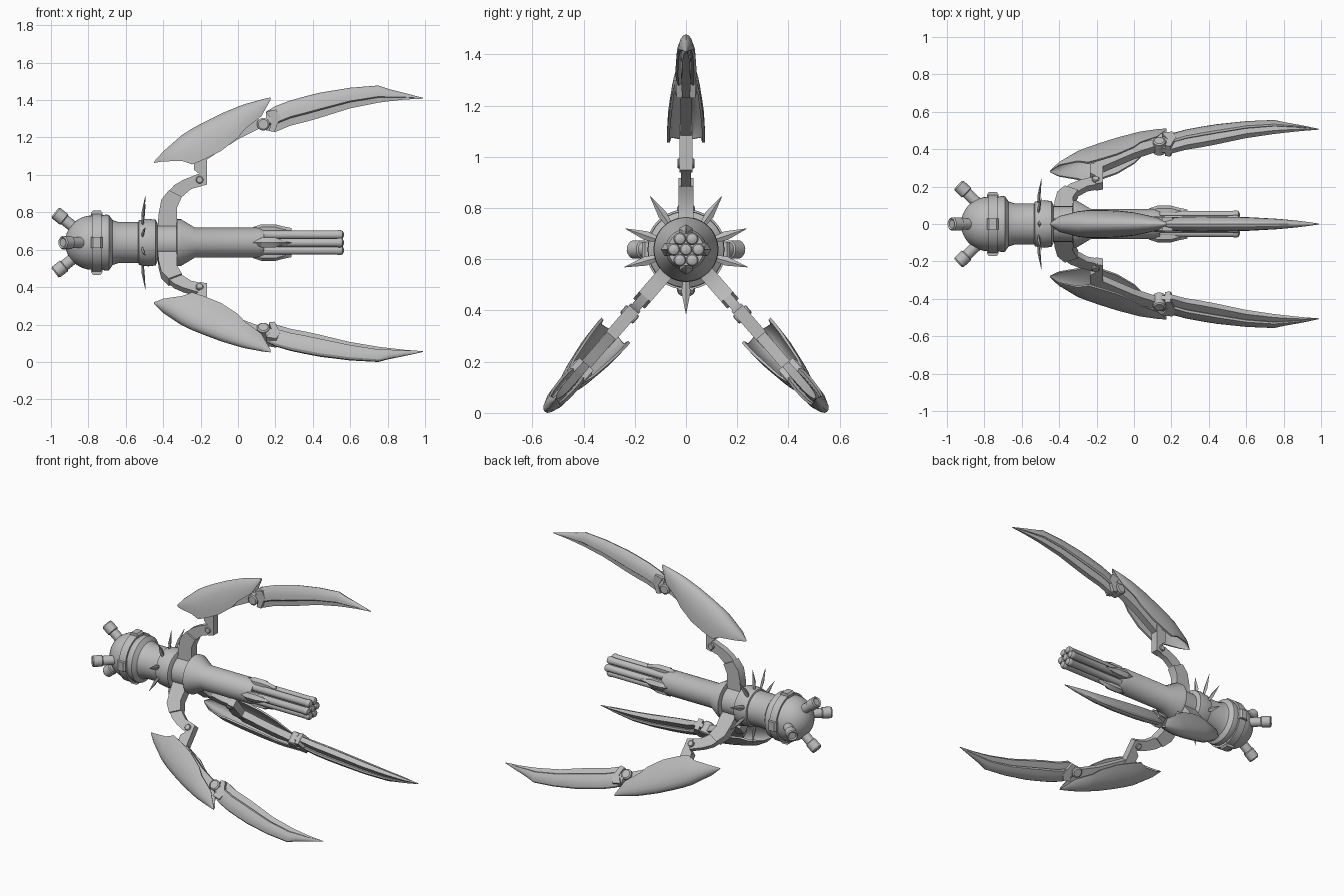
import bpy, bmesh, math
from mathutils import Matrix, Vector

AXIS_Z = 0.638
grey = bpy.data.materials.new("grey metal")
grey.diffuse_color = (0.5, 0.5, 0.5, 1)


def around(deg):
    """Turn a part made above the x axis round that axis."""
    return Matrix.Translation((0, 0, AXIS_Z)) @ Matrix.Rotation(math.radians(deg), 4, 'X')


def finish(bm, name, deg=0, sharp=35):
    bmesh.ops.recalc_face_normals(bm, faces=bm.faces)
    for f in bm.faces:
        f.smooth = True
    for e in bm.edges:
        e.smooth = e.calc_face_angle(0) < math.radians(sharp)
    me = bpy.data.meshes.new(name)
    bm.to_mesh(me)
    bm.free()
    me.transform(around(deg))
    me.materials.append(grey)
    ob = bpy.data.objects.new(name, me)
    bpy.context.collection.objects.link(ob)
    return ob


def loft(name, rings, deg=0, sharp=35):
    """Skin closed rings of points and cap both ends."""
    bm = bmesh.new()
    vs = [[bm.verts.new(p) for p in ring] for ring in rings]
    n = len(vs[0])
    for a, b in zip(vs, vs[1:]):
        for i in range(n):
            j = (i + 1) % n
            bm.faces.new((a[i], a[j], b[j], b[i]))
    bm.faces.new(vs[0])
    bm.faces.new(vs[-1])
    return finish(bm, name, deg, sharp)


def lathe(name, start, direction, profile, sides=32, deg=0):
    """Round part: profile holds (distance along direction, radius)."""
    d = Vector(direction).normalized()
    u = d.orthogonal().normalized()
    v = d.cross(u)
    rings = []
    for t, r in profile:
        c = Vector(start) + d * t
        rings.append([c + (u * math.cos(a) + v * math.sin(a)) * r
                      for a in (2 * math.pi * i / sides for i in range(sides))])
    return loft(name, rings, deg)


def plate(name, outline, half, deg=0):
    """Extrude an (x, radial) outline sideways."""
    return loft(name, [[(x, s * half, r) for x, r in outline] for s in (-1, 1)], deg)


X = (1, 0, 0)

# Rear dome, stepped body and collar
dome = [(-0.78 - 0.145 * math.cos(a), 0.145 * math.sin(a))
        for a in (math.radians(3 + 87 * i / 9) for i in range(10))]
lathe("rear_dome_body", (0, 0, 0), X, dome + [
    (-0.78, 0.157), (-0.73, 0.157), (-0.73, 0.145), (-0.705, 0.15), (-0.69, 0.148),
    (-0.67, 0.12), (-0.64, 0.11), (-0.53, 0.11)], 40)
lathe("spike_collar", (0, 0, 0), X, [
    (-0.535, 0.105), (-0.53, 0.12), (-0.48, 0.127), (-0.44, 0.122), (-0.43, 0.10)], 40)
lathe("hub", (0, 0, 0), X, [(-0.44, 0.095), (-0.31, 0.095)], 40)

# Flared barrel housing
lathe("barrel_housing", (0, 0, 0), X, [
    (-0.33, 0.10), (-0.325, 0.125), (-0.305, 0.125), (-0.23, 0.08), (0.11, 0.08),
    (0.14, 0.07)], 40)

# Barrel cluster
for i in range(7):
    a = math.radians(60 * i)
    s = 0.048 if i < 6 else 0
    lathe("barrel", (0, s * math.cos(a), s * math.sin(a)), X, [
        (0.1, 0.0225), (0.53, 0.0225), (0.535, 0.025), (0.55, 0.025), (0.56, 0.02),
        (0.566, 0.008)], 16)

for deg in (0, 90, 180, 270):
    # Pointed grips round the barrel mouth
    grip = [(0.08, 0.004, 0.083), (0.125, 0.026, 0.098), (0.20, 0.026, 0.098),
            (0.235, 0.014, 0.088), (0.285, 0.003, 0.078)]
    loft("barrel_grip", [[(x, -w, 0.06), (x, -w, r - 0.015), (x, 0, r),
                          (x, w, r - 0.015), (x, w, 0.06)] for x, w, r in grip], deg, 25)
    # Band lugs
    plate("band_lug", [(-0.785, 0.13), (-0.785, 0.16), (-0.775, 0.172), (-0.735, 0.172),
                       (-0.725, 0.16), (-0.725, 0.13)], 0.03, deg)
    # Exhaust pipes, the side pair set further out
    side = deg in (90, 270)
    end = Vector((-0.94, 0, 0.21)) if side else Vector((-0.978, 0, 0.162))
    d = Vector((-0.72, 0, 0.69)) if side else Vector((-0.78, 0, 0.62))
    lathe("exhaust_pipe", end, -d, [
        (0.006, 0.022), (0, 0.03), (0.008, 0.036), (0.06, 0.036), (0.065, 0.03),
        (0.17, 0.03)], 16, deg)

# Collar spikes, leaving gaps for the lower arms
for deg in (0, 34, 71, 106, 180, -106, -71, -34):
    rows = [(-0.512, 0.10, 0.010, 0.006), (-0.507, 0.165, 0.018, 0.008),
            (-0.495, 0.25, 0.001, 0.001)]
    loft("collar_spike", [[(x - t, 0, r), (x, w, r), (x + t, 0, r), (x, -w, r)]
                          for x, r, w, t in rows], deg, 20)

# Armour shell sections: x, outer ridge, lower edge, half width
SHELL = [(-0.45, 0.432, 0.426, 0.004), (-0.40, 0.487, 0.434, 0.042),
         (-0.30, 0.575, 0.437, 0.068), (-0.245, 0.61, 0.418, 0.075),
         (-0.18, 0.645, 0.445, 0.075), (-0.09, 0.69, 0.49, 0.072),
         (0.0, 0.727, 0.56, 0.062), (0.035, 0.74, 0.605, 0.055),
         (0.125, 0.765, 0.675, 0.035), (0.175, 0.777, 0.765, 0.006)]
# Blade sections: x, outer ridge, inner edge, half width
BLADE = [(0.15, 0.70, 0.60, 0.032), (0.20, 0.73, 0.592, 0.036), (0.28, 0.76, 0.625, 0.04),
         (0.36, 0.782, 0.645, 0.041), (0.44, 0.802, 0.668, 0.04), (0.6, 0.828, 0.718, 0.037),
         (0.75, 0.84, 0.748, 0.029), (0.81, 0.82, 0.756, 0.024), (0.89, 0.80, 0.765, 0.016),
         (0.99, 0.774, 0.77, 0.002)]


def shell_ring(x, top, low, w):
    arc = [math.radians(-90 + 15 * i) for i in range(13)]
    h = top - low
    outer = [(x, w * math.sin(a), low + h * math.cos(a)) for a in arc]
    inner = [(x, 0.84 * w * math.sin(a), low + 0.86 * h * math.cos(a)) for a in arc]
    return outer + inner[::-1]


def blade_ring(x, top, low, w):
    half = [(0.35, 0.96), (0.7, 0.82), (0.93, 0.6), (1, 0.36), (0.75, 0.3), (0.5, 0.36),
            (0.42, 0.0)]
    pts = [(0, 1)] + half + [(-y, t) for y, t in half[::-1]]
    return [(x, w * y, low + (top - low) * t) for y, t in pts]


# Three claw arms
for deg in (0, 139, -139):
    plate("arm_root", [(-0.43, 0.07), (-0.425, 0.15), (-0.41, 0.23), (-0.37, 0.28),
                       (-0.30, 0.245), (-0.325, 0.19), (-0.325, 0.12), (-0.31, 0.07)],
          0.03, deg)
    plate("arm_curve", [(-0.375, 0.27), (-0.34, 0.308), (-0.29, 0.337), (-0.205, 0.37),
                        (-0.17, 0.345), (-0.185, 0.305), (-0.25, 0.287), (-0.305, 0.24)],
          0.019, deg)
    plate("arm_bracket", [(-0.235, 0.39), (-0.235, 0.46), (-0.165, 0.49), (-0.165, 0.31),
                          (-0.205, 0.30), (-0.205, 0.365)], 0.025, deg)
    lathe("arm_pivot", (-0.205, -0.034, 0.336), (0, 1, 0),
          [(0, 0.016), (0.004, 0.02), (0.064, 0.02), (0.068, 0.016)], 16, deg)
    plate("inner_arm", [(-0.22, 0.43), (-0.165, 0.445), (0.0, 0.553), (0.12, 0.612),
                        (0.12, 0.66), (0.0, 0.64), (-0.2, 0.53)], 0.022, deg)
    loft("armour_shell", [shell_ring(*s) for s in SHELL], deg, 40)
    lathe("elbow_joint", (0.135, -0.042, 0.633), (0, 1, 0),
          [(0, 0.026), (0.006, 0.034), (0.078, 0.034), (0.084, 0.026)], 20, deg)
    plate("elbow_collar", [(0.15, 0.70), (0.205, 0.712), (0.225, 0.67), (0.195, 0.592),
                           (0.165, 0.597), (0.18, 0.65)], 0.037, deg)
    loft("claw_blade", [blade_ring(*s) for s in BLADE], deg, 30)
